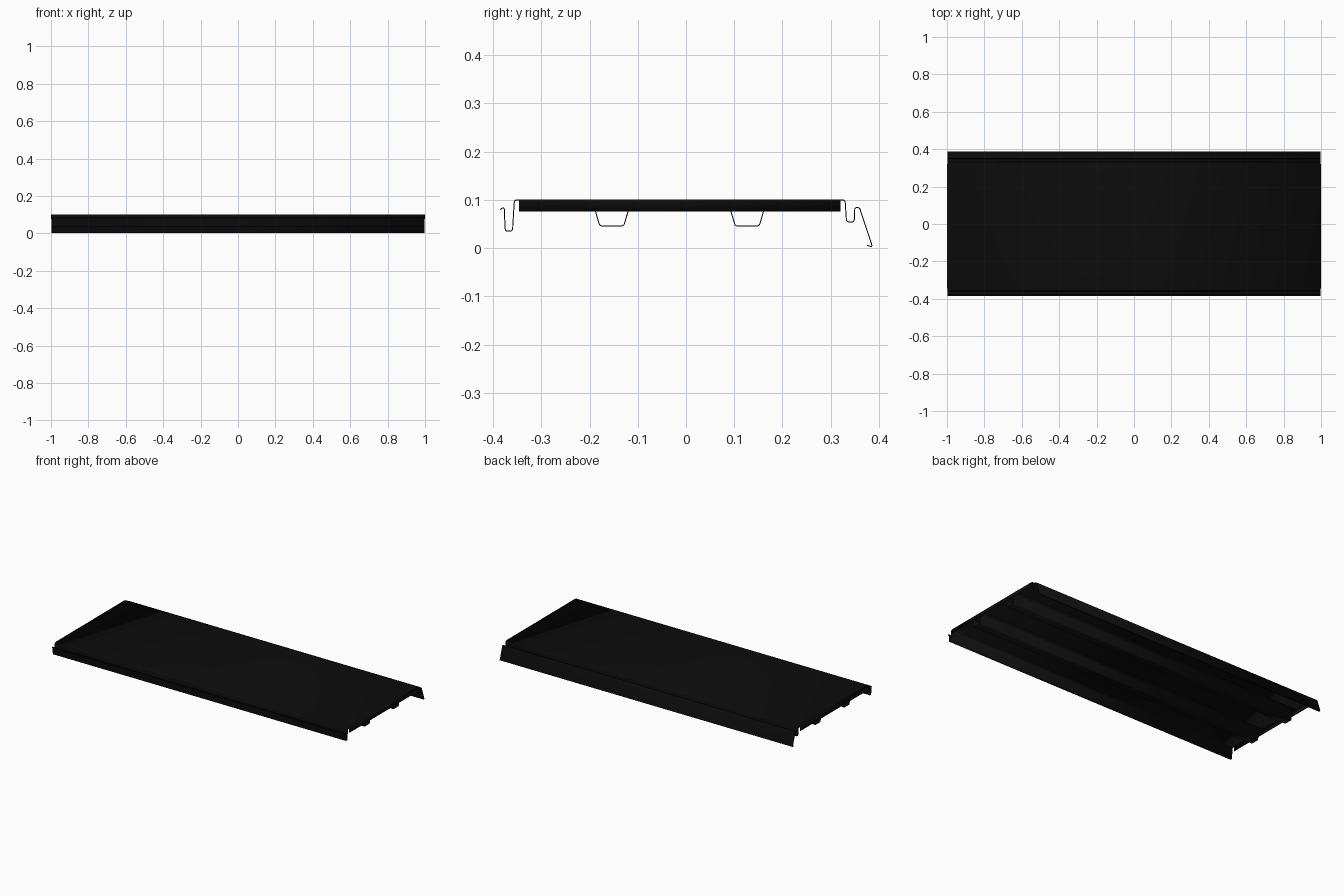
import bpy, bmesh, math

if "Cube" in bpy.data.objects:
    bpy.data.objects.remove(bpy.data.objects["Cube"])

T = 0.002  # sheet thickness
black = bpy.data.materials.new("black_coating")
black.diffuse_color = (0.004, 0.004, 0.004, 1)
black.use_nodes = True
black.node_tree.nodes["Principled BSDF"].inputs["Base Color"].default_value = black.diffuse_color


def sheet(name, start, end):
    """Thin sheet lofted between two matching open polylines."""
    bm = bmesh.new()
    a = [bm.verts.new(p) for p in start]
    b = [bm.verts.new(p) for p in end]
    for i in range(len(a) - 1):
        bm.faces.new((a[i], a[i + 1], b[i + 1], b[i]))
    bmesh.ops.recalc_face_normals(bm, faces=bm.faces)
    me = bpy.data.meshes.new(name)
    bm.to_mesh(me)
    bm.free()
    me.materials.append(black)
    ob = bpy.data.objects.new(name, me)
    bpy.context.collection.objects.link(ob)
    mod = ob.modifiers.new("thickness", 'SOLIDIFY')
    mod.thickness = T
    mod.offset = 0
    mod.use_even_offset = True
    bpy.ops.object.select_all(action='DESELECT')
    ob.select_set(True)
    bpy.context.view_layer.objects.active = ob
    bpy.ops.object.shade_smooth_by_angle(angle=math.radians(35))
    return ob


def along_x(name, yz, x):
    return sheet(name, [(-x, y, z) for y, z in yz], [(x, y, z) for y, z in yz])


def rounded(pts, r, n=4):
    """Round the interior corners of a 2D polyline."""
    out = [pts[0]]
    for p, c, q in zip(pts, pts[1:], pts[2:]):
        lp, lq = math.dist(p, c), math.dist(q, c)
        d = min(r, 0.45 * lp, 0.45 * lq)
        s = [c[k] + (p[k] - c[k]) * d / lp for k in (0, 1)]
        e = [c[k] + (q[k] - c[k]) * d / lq for k in (0, 1)]
        for i in range(n + 1):
            t = i / n
            out.append(tuple((1 - t) ** 2 * s[k] + 2 * t * (1 - t) * c[k] + t * t * e[k]
                             for k in (0, 1)))
    out.append(pts[-1])
    return out


# Panel skin: channel on the front edge, flat top, channel and drip lip at the back
skin = [(-0.385, 0.080), (-0.382, 0.083), (-0.377, 0.083), (-0.375, 0.035),
        (-0.360, 0.035), (-0.356, 0.100), (0.330, 0.100), (0.333, 0.054),
        (0.349, 0.054), (0.350, 0.084), (0.360, 0.084), (0.387, 0.002),
        (0.375, 0.006)]
along_x("panel_skin", rounded(skin, 0.006), 0.996)

# Turned-down flange at each end, between the side channels
flange = rounded([(0.990, 0.100), (0.999, 0.100), (0.999, 0.076)], 0.004)
for side, s in (("left", -1), ("right", 1)):
    sheet("end_flange_" + side,
          [(s * x, -0.346, z) for x, z in flange],
          [(s * x, 0.320, z) for x, z in flange])

# Hat-section stiffeners running under the top
hat = [(-0.062, 0.098), (-0.040, 0.098), (-0.025, 0.046),
       (0.025, 0.046), (0.040, 0.098), (0.062, 0.098)]
for name, yc in (("front", -0.154), ("back", 0.127)):
    along_x("stiffener_" + name, [(y + yc, z) for y, z in rounded(hat, 0.005)], 0.985)
